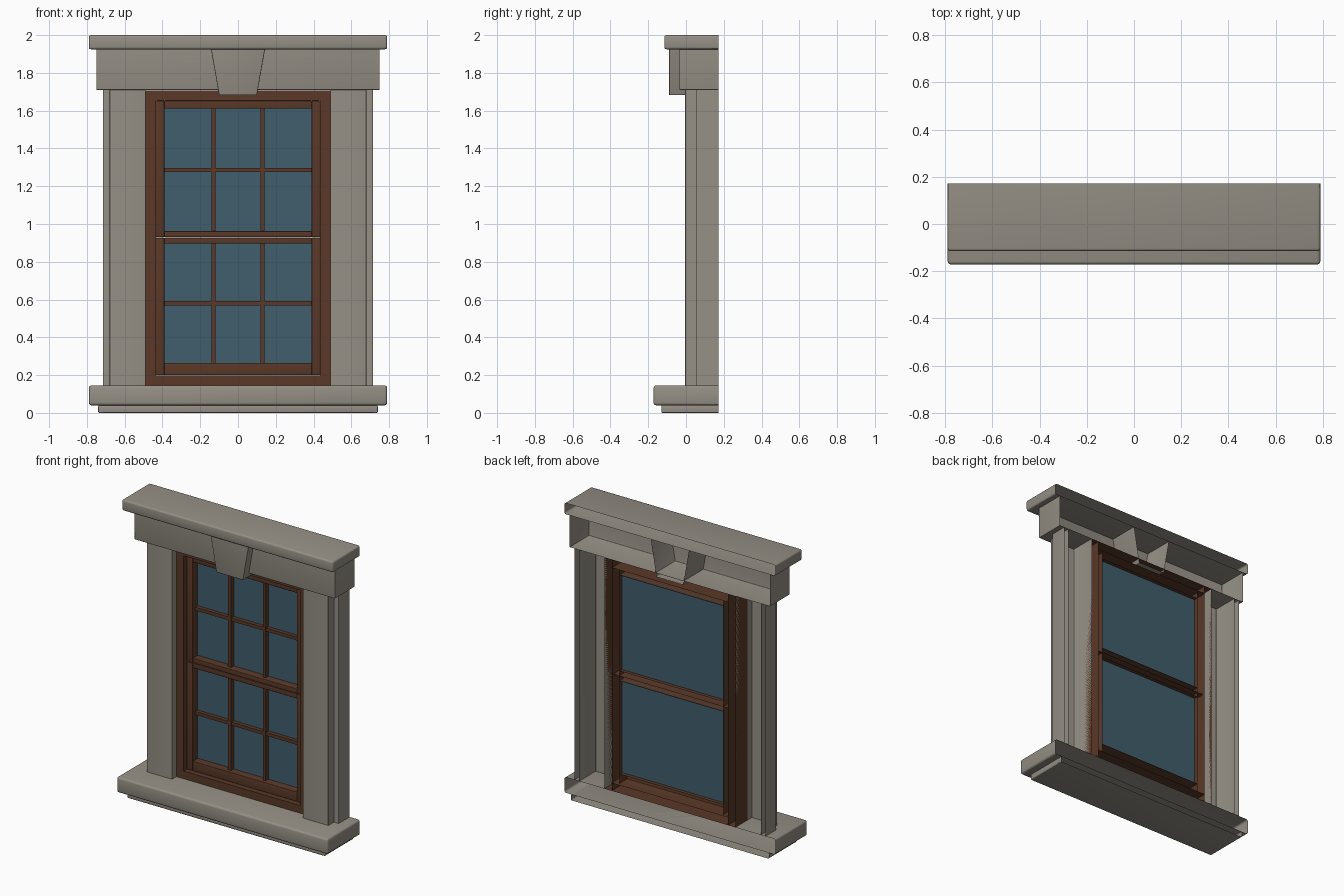
import bpy, bmesh

cube = bpy.data.objects.get("Cube")
if cube:
    bpy.data.objects.remove(cube, do_unlink=True)


def material(name, rgb):
    m = bpy.data.materials.new(name)
    m.use_nodes = True
    m.diffuse_color = (*rgb, 1)
    bsdf = next(n for n in m.node_tree.nodes if n.type == 'BSDF_PRINCIPLED')
    bsdf.inputs["Base Color"].default_value = (*rgb, 1)
    return m


STONE = material("warm grey stone", (0.30, 0.275, 0.235))
WOOD = material("brown wood", (0.10, 0.040, 0.021))
GLASS = material("blue glass", (0.053, 0.112, 0.150))
BACK = 0.172   # wall plane where every hollow part ends


def block(name, mat, x0, x1, y0, y1, z0, z1, bevel=0.0, taper=1.0, open_sides=("back",)):
    """Hollow box; chosen sides are left open, remaining edges may be rounded."""
    bm = bmesh.new()
    bmesh.ops.create_cube(bm, size=1)
    for v in bm.verts:
        low = v.co.z < 0
        v.co.x = x0 if v.co.x < 0 else x1
        v.co.y = y0 if v.co.y < 0 else y1
        v.co.z = z0 if low else z1
        if low:
            v.co.x *= taper
    bm.normal_update()
    tests = {"back": lambda n: n.y > 0.9, "top": lambda n: n.z > 0.9, "bottom": lambda n: n.z < -0.9}
    gone = [f for f in bm.faces if any(tests[s](f.normal) for s in open_sides)]
    bmesh.ops.delete(bm, geom=gone, context='FACES')
    if bevel:
        edges = [e for e in bm.edges if not e.is_boundary]
        bmesh.ops.bevel(bm, geom=edges, offset=bevel, segments=3, profile=0.5, affect='EDGES')
    mesh = bpy.data.meshes.new(name)
    bm.to_mesh(mesh)
    bm.free()
    mesh.materials.append(mat)
    ob = bpy.data.objects.new(name, mesh)
    bpy.context.collection.objects.link(ob)
    if bevel:
        bpy.ops.object.select_all(action='DESELECT')
        ob.select_set(True)
        bpy.context.view_layer.objects.active = ob
        bpy.ops.object.shade_smooth_by_angle()
    return ob


def pair(name, mat, x0, x1, *args, **kw):
    """Mirrored pair, left is +x."""
    block("left_" + name, mat, x0, x1, *args, **kw)
    block("right_" + name, mat, -x1, -x0, *args, **kw)


# Stone surround
block("cornice", STONE, -0.79, 0.79, -0.115, BACK, 1.925, 2.0, bevel=0.012)
block("lintel", STONE, -0.75, 0.75, -0.035, BACK, 1.71, 1.925, bevel=0.003, open_sides=("back", "top"))
block("keystone", STONE, -0.143, 0.143, -0.09, BACK, 1.682, 1.925, bevel=0.004, taper=0.7,
      open_sides=("back", "top"))
ENDS = ("back", "top", "bottom")
pair("pilaster", STONE, 0.49, 0.68, -0.005, BACK, 0.145, 1.71, bevel=0.003, open_sides=ENDS)
pair("pilaster_return", STONE, 0.68, 0.715, 0.055, BACK, 0.145, 1.71, bevel=0.003, open_sides=ENDS)
block("sill", STONE, -0.79, 0.79, -0.172, BACK, 0.04, 0.145, bevel=0.014)
block("sill_base", STONE, -0.74, 0.74, -0.13, BACK, 0, 0.04, bevel=0.006)

# Wooden frame
pair("frame_jamb", WOOD, 0.435, 0.49, 0.04, BACK, 0.146, 1.708)
block("frame_head", WOOD, -0.435, 0.435, 0.04, BACK, 1.655, 1.708)
block("frame_bottom", WOOD, -0.435, 0.435, 0.04, BACK, 0.146, 0.198)


def sash(name, z0, z1, bottom, top):
    """Sash with stiles, rails, a three by two grid of bars, and one pane."""
    front, back, pane = 0.072, 0.155, 0.125
    pair(name + "_stile", WOOD, 0.39, 0.434, front, back, z0, z1, bevel=0.003)
    for part, a, b in (("bottom_rail", z0, z0 + bottom), ("top_rail", z1 - top, z1)):
        block(name + "_" + part, WOOD, -0.39, 0.39, front, back, a, b, bevel=0.003)
    lo, hi = z0 + bottom, z1 - top
    for side, x in (("left", 0.13), ("right", -0.13)):
        block(name + "_" + side + "_bar", WOOD, x - 0.011, x + 0.011, 0.095, pane, lo, hi)
    mid = (lo + hi) / 2
    block(name + "_cross_bar", WOOD, -0.39, 0.39, 0.098, pane, mid - 0.011, mid + 0.011)
    block(name + "_pane", GLASS, -0.39, 0.39, pane, pane + 0.003, lo, hi, open_sides=())


sash("upper_sash", 0.93, 1.653, 0.032, 0.042)
sash("lower_sash", 0.20, 0.928, 0.065, 0.032)
